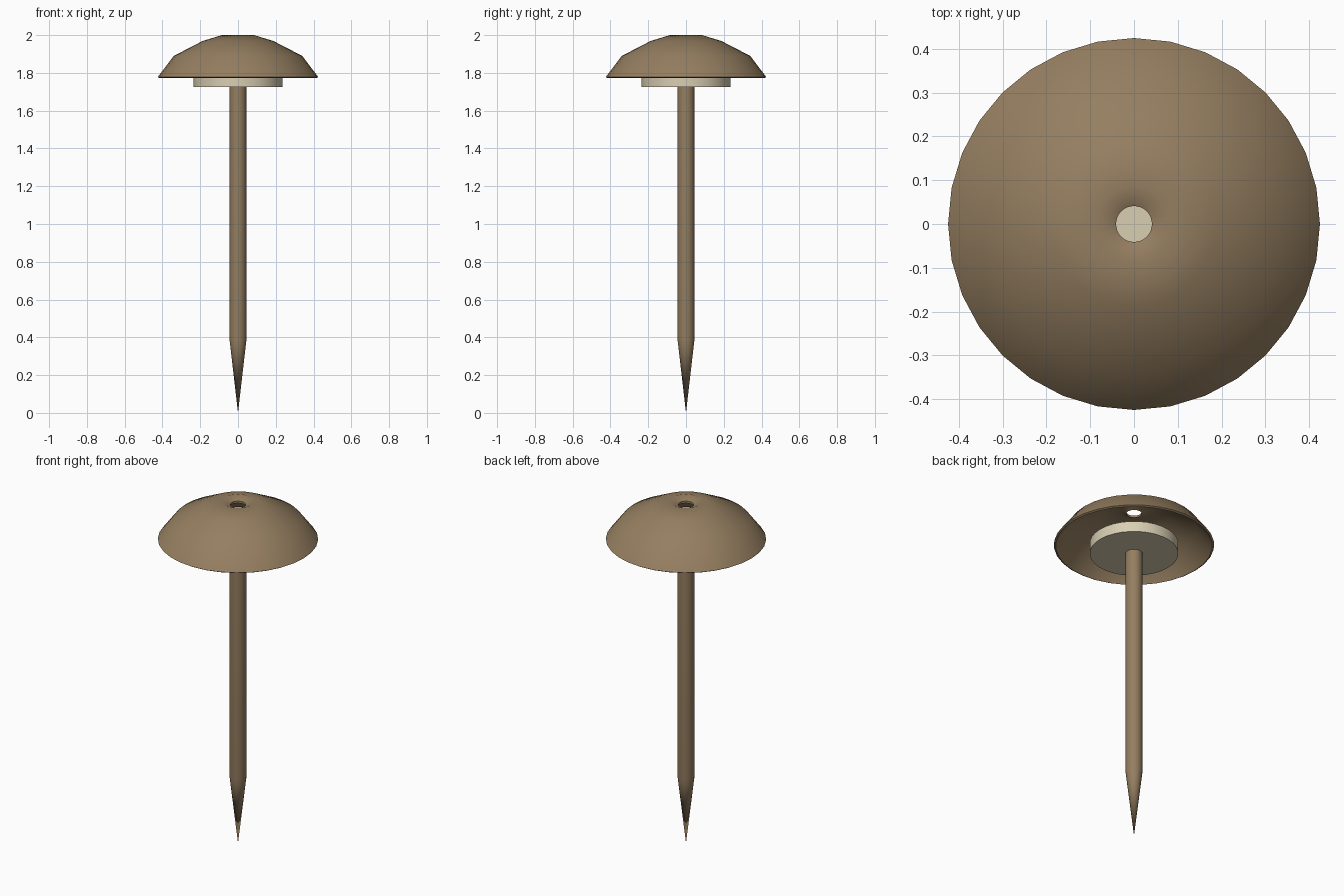
import bpy
import math

if "Cube" in bpy.data.objects:
    bpy.data.objects.remove(bpy.data.objects["Cube"], do_unlink=True)

SIDES = 32


def make_material(name, colour):
    mat = bpy.data.materials.new(name)
    mat.use_nodes = True
    mat.diffuse_color = colour
    mat.node_tree.nodes["Principled BSDF"].inputs["Base Color"].default_value = colour
    return mat


def lathe(name, profile, mat, closed=False, angle=40):
    """Revolve (radius, height) points about z; zero radius makes a pole."""
    verts, rings, faces = [], [], []
    for r, z in profile:
        count = SIDES if r > 0 else 1
        rings.append([len(verts) + i % count for i in range(SIDES)])
        for i in range(count):
            a = math.tau * i / SIDES
            verts.append((r * math.cos(a), r * math.sin(a), z))
    pairs = list(zip(rings, rings[1:]))
    if closed:
        pairs.append((rings[-1], rings[0]))
    for low, high in pairs:
        for i in range(SIDES):
            j = (i + 1) % SIDES
            corners = [low[i], low[j], high[j], high[i]]
            faces.append(list(dict.fromkeys(corners)))
    mesh = bpy.data.meshes.new(name)
    mesh.from_pydata(verts, [], faces)
    mesh.materials.append(mat)
    obj = bpy.data.objects.new(name, mesh)
    bpy.context.collection.objects.link(obj)
    bpy.ops.object.select_all(action="DESELECT")
    bpy.context.view_layer.objects.active = obj
    obj.select_set(True)
    bpy.ops.object.shade_smooth_by_angle(angle=math.radians(angle))
    return obj


bronze = make_material("aged bronze", (0.30, 0.21, 0.118, 1))
cream = make_material("pale cream", (0.69, 0.62, 0.45, 1))

# Pointed shank
lathe("shank", [(0, 0), (0.045, 0.39), (0.045, 1.725), (0, 1.725)], bronze)

# Washer disc under the cap
lathe("washer", [(0, 1.725), (0.235, 1.725), (0.235, 1.787), (0, 1.787)], cream)

# Hollow domed cap: outer skin up to the dimpled hole, then back down inside
outer = [(0.425, 1.778), (0.34, 1.89), (0.187, 1.969), (0.085, 2.0), (0.041, 1.98)]
inner = [(0.041, 1.968), (0.085, 1.986), (0.182, 1.957), (0.331, 1.881), (0.415, 1.772)]
lathe("cap", outer + inner, bronze, closed=True, angle=50)
